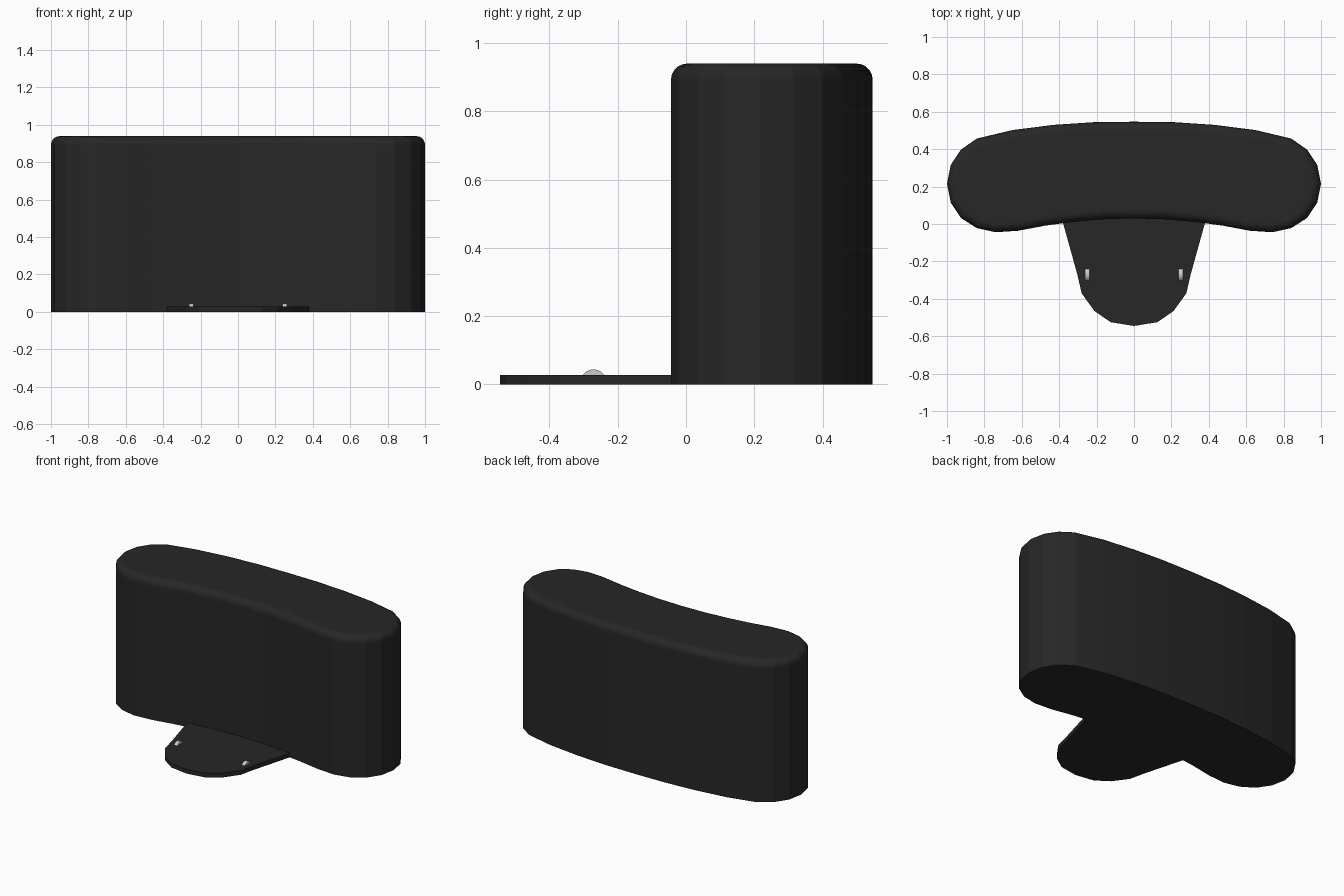
import bpy, bmesh, math

if "Cube" in bpy.data.objects:
    bpy.data.objects.remove(bpy.data.objects["Cube"])


def material(name, value):
    m = bpy.data.materials.new(name)
    m.diffuse_color = (value, value, value, 1)
    m.use_nodes = True
    m.node_tree.nodes["Principled BSDF"].inputs["Base Color"].default_value = m.diffuse_color
    return m


def mirrored(half):
    # close a right-half outline that starts and ends on x = 0
    return half + [(-x, y) for x, y in reversed(half) if x > 0]


def prism(name, base, shift, mat, bevel=0.0):
    # extrude a flat outline; optionally round the rim of the far end
    bm = bmesh.new()
    face = bm.faces.new([bm.verts.new(p) for p in base])
    ext = bmesh.ops.extrude_face_region(bm, geom=[face], use_keep_orig=True)["geom"]
    top = [v for v in ext if isinstance(v, bmesh.types.BMVert)]
    bmesh.ops.translate(bm, vec=shift, verts=top)
    if bevel:
        rim = [e for e in ext if isinstance(e, bmesh.types.BMEdge)]
        bmesh.ops.bevel(bm, geom=rim, offset=bevel, segments=5,
                        profile=0.5, affect='EDGES')
    bmesh.ops.recalc_face_normals(bm, faces=bm.faces)
    mesh = bpy.data.meshes.new(name)
    bm.to_mesh(mesh)
    bm.free()
    mesh.materials.append(mat)
    obj = bpy.data.objects.new(name, mesh)
    bpy.context.collection.objects.link(obj)
    return obj


black = material("black_plastic", 0.02)
metal = material("light_metal", 0.6)

# Curved main housing
housing = mirrored([
    (0, 0.547), (0.22, 0.544), (0.43, 0.53), (0.65, 0.502), (0.84, 0.457),
    (0.925, 0.398), (0.98, 0.315), (1.0, 0.215), (0.98, 0.115),
    (0.925, 0.032), (0.84, -0.022), (0.74, -0.044), (0.62, -0.036),
    (0.47, -0.008), (0.33, 0.011), (0.17, 0.025), (0, 0.03)])
prism("housing", [(x, y, 0) for x, y in housing], (0, 0, 0.94), black, 0.047)

# Flat tongue at the front
tongue = mirrored([
    (0, 0.1), (0.405, 0.1), (0.378, 0), (0.303, -0.27), (0.28, -0.37),
    (0.212, -0.465), (0.125, -0.525), (0, -0.545)])
prism("base_tongue", [(x, y, 0) for x, y in tongue], (0, 0, 0.028), black)

# Rounded contacts standing out of the tongue
r, width = 0.038, 0.025
for side, cx in (("left", -0.25), ("right", 0.25)):
    arc = [(cx - width / 2, -0.271 + r * math.cos(math.pi * i / 12),
            0.006 + r * math.sin(math.pi * i / 12)) for i in range(13)]
    prism("contact_" + side, arc, (width, 0, 0), metal)
